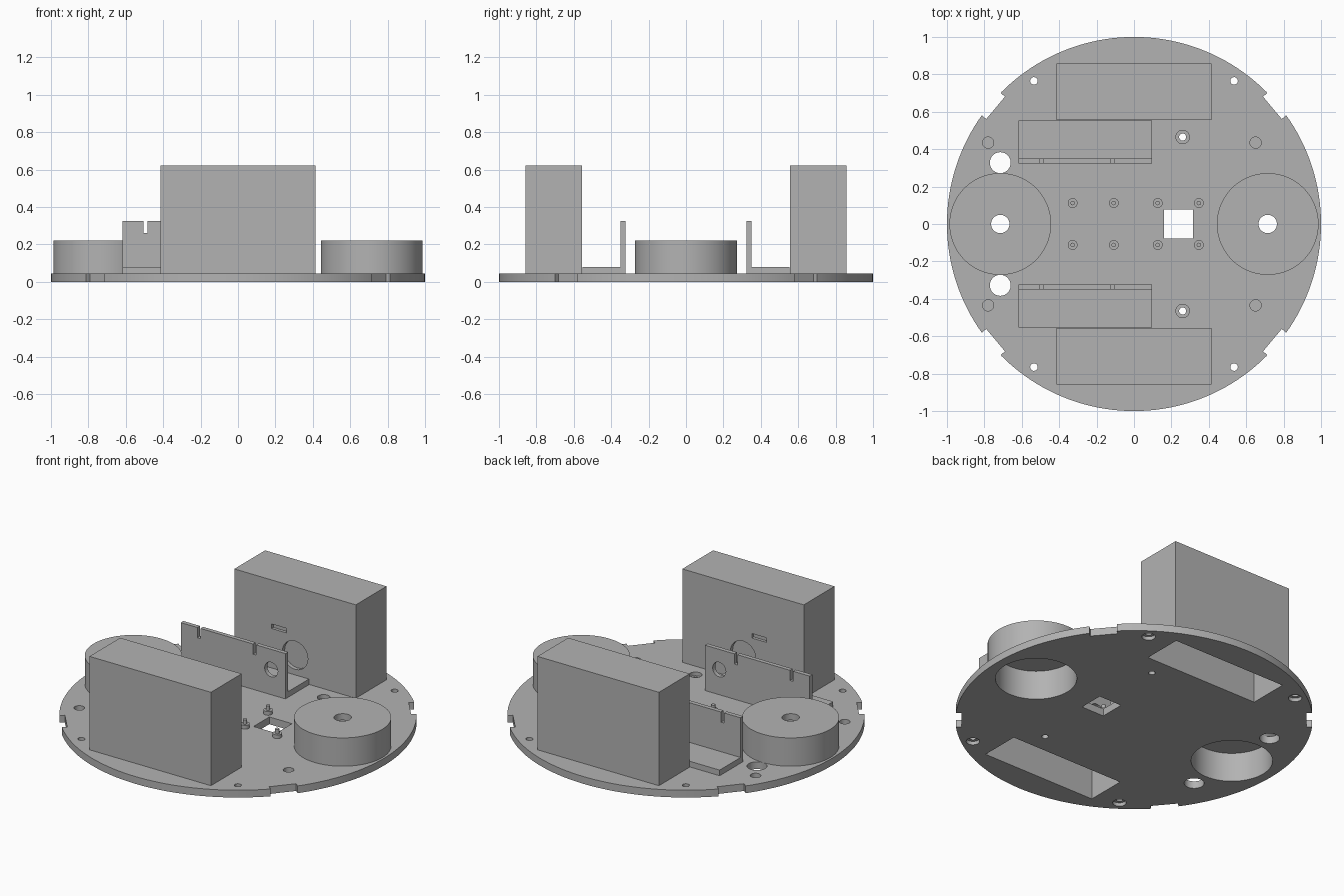
import bpy, bmesh
from math import radians, cos, sin
from mathutils import Matrix

cube = bpy.data.objects.get("Cube")
if cube:
    bpy.data.objects.remove(cube, do_unlink=True)

GREY = (0.45, 0.45, 0.45, 1)
grey = bpy.data.materials.new("plain grey")
grey.use_nodes = True
grey.diffuse_color = GREY
grey.node_tree.nodes["Principled BSDF"].inputs["Base Color"].default_value = GREY

TOP = 0.045     # top of the base plate
LOW = -0.1      # start of cutters below the plate
HIGH = 0.9      # end of cutters above everything


def finish(name, bm):
    mesh = bpy.data.meshes.new(name)
    bm.to_mesh(mesh)
    bm.free()
    mesh.materials.append(grey)
    obj = bpy.data.objects.new(name, mesh)
    bpy.context.collection.objects.link(obj)
    return obj


def box(name, x, y, z, turn=0):
    """Box between (min, max) pairs, turned about the z axis."""
    bm = bmesh.new()
    spans = [sorted(p) for p in (x, y, z)]
    size = [b - a for a, b in spans]
    mid = [(a + b) / 2 for a, b in spans]
    bmesh.ops.create_cube(bm, size=1, matrix=Matrix.Rotation(turn, 4, 'Z')
                          @ Matrix.Translation(mid) @ Matrix.Diagonal((*size, 1)))
    return finish(name, bm)


def rod(name, x, y, r, z, sides=32):
    """Upright cylinder between two heights."""
    bm = bmesh.new()
    bmesh.ops.create_cone(bm, cap_ends=True, segments=sides, radius1=r, radius2=r,
                          depth=z[1] - z[0],
                          matrix=Matrix.Translation((x, y, (z[0] + z[1]) / 2)))
    return finish(name, bm)


def rod_y(name, x, y, z, r, depth):
    """Cylinder lying along y."""
    bm = bmesh.new()
    bmesh.ops.create_cone(bm, cap_ends=True, segments=48, radius1=r, radius2=r, depth=depth,
                          matrix=Matrix.Translation((x, y, z)) @ Matrix.Rotation(radians(90), 4, 'X'))
    return finish(name, bm)


def cut(obj, *cutters):
    """Subtract each cutter, apply the result and remove the cutter."""
    for c in cutters:
        mod = obj.modifiers.new("cut", 'BOOLEAN')
        mod.operation, mod.solver, mod.object = 'DIFFERENCE', 'EXACT', c
        bpy.context.view_layer.update()
        graph = bpy.context.evaluated_depsgraph_get()
        mesh = bpy.data.meshes.new_from_object(obj.evaluated_get(graph))
        obj.modifiers.clear()
        obj.data = mesh
        bpy.data.objects.remove(c, do_unlink=True)


def hole(x, y, r, z=(LOW, HIGH), sides=32):
    return rod("cutter", x, y, r, z, sides)


def slot(x, y, z, turn=0):
    return box("cutter", x, y, z, turn)


parts = []
SIDES = (-1, 1)
WELL_X = 0.715

# Round base plate with a square opening
plate = rod("base_plate", 0, 0, 1, (0, TOP), 160)
parts.append(plate)
cut(plate, slot((0.16, 0.315), (-0.077, 0.077), (LOW, HIGH)))

# Rim notches on the four diagonals
for angle in (40, 140, 220, 320):
    cut(plate, slot((0.966, 1.2), (-0.078, 0.078), (LOW, HIGH), radians(angle)))

for s in SIDES:
    # Cable holes, blind holes and counterbored screw holes
    cut(plate, hole(-WELL_X, s * 0.328, 0.056),
        hole(-0.78, s * 0.435, 0.03, (0.015, HIGH)),
        hole(0.65, s * 0.435, 0.03, (0.015, HIGH)),
        hole(0.26, s * 0.465, 0.019),
        hole(0.26, s * 0.465, 0.036, (0.022, HIGH)))
    for x in (-0.535, 0.535):
        cut(plate, hole(x, s * 0.765, 0.02), hole(x, s * 0.765, 0.038, (LOW, 0.022)))

    # Tall hollow housing, open underneath, with a port and slit on its inner wall
    def cavity():
        return slot((-0.388, 0.388), (s * 0.584, s * 0.83), (LOW, 0.593))

    housing = box("tall_housing", (-0.415, 0.415), (s * 0.557, s * 0.857), (TOP, 0.622))
    cut(housing, cavity(), rod_y("cutter", 0, s * 0.56, 0.2, 0.087, 0.04),
        slot((-0.16, -0.06), (s * 0.53, s * 0.575), (0.322, 0.35)))
    cut(plate, cavity())
    parts.append(housing)

    # Bracket: a foot and an upright with two top notches and a round port
    parts.append(box("bracket_foot", (-0.618, 0.097), (s * 0.35, s * 0.554), (TOP, 0.08)))
    upright = box("bracket_upright", (-0.618, 0.097), (s * 0.324, s * 0.35), (TOP, 0.325))
    cut(upright, rod_y("cutter", 0, s * 0.337, 0.2, 0.045, 0.1))
    for x in (-0.505, -0.125):
        cut(upright, slot((x, x + 0.022), (s * 0.3, s * 0.4), (0.262, HIGH)))
    parts.append(upright)

    # Round well, open underneath, with a centre hole in its lid
    def well_cavity():
        return hole(s * WELL_X, 0, 0.228, (LOW, 0.18), 64)

    well = rod("round_well", s * WELL_X, 0, 0.272, (TOP, 0.22), 80)
    cut(well, well_cavity(), hole(s * WELL_X, 0, 0.049))
    cut(plate, well_cavity())
    parts.append(well)

    # Stepped locating pegs
    for x in (-0.328, -0.108, 0.127, 0.347):
        parts.append(rod("peg_base", x, s * 0.112, 0.026, (TOP, 0.068), 24))
        parts.append(rod("peg_pin", x, s * 0.112, 0.012, (0.068, 0.095), 16))

# Smooth the round walls and keep the edges sharp
bpy.ops.object.select_all(action='DESELECT')
for p in parts:
    p.select_set(True)
bpy.context.view_layer.objects.active = plate
bpy.ops.object.shade_smooth_by_angle(angle=radians(30))
